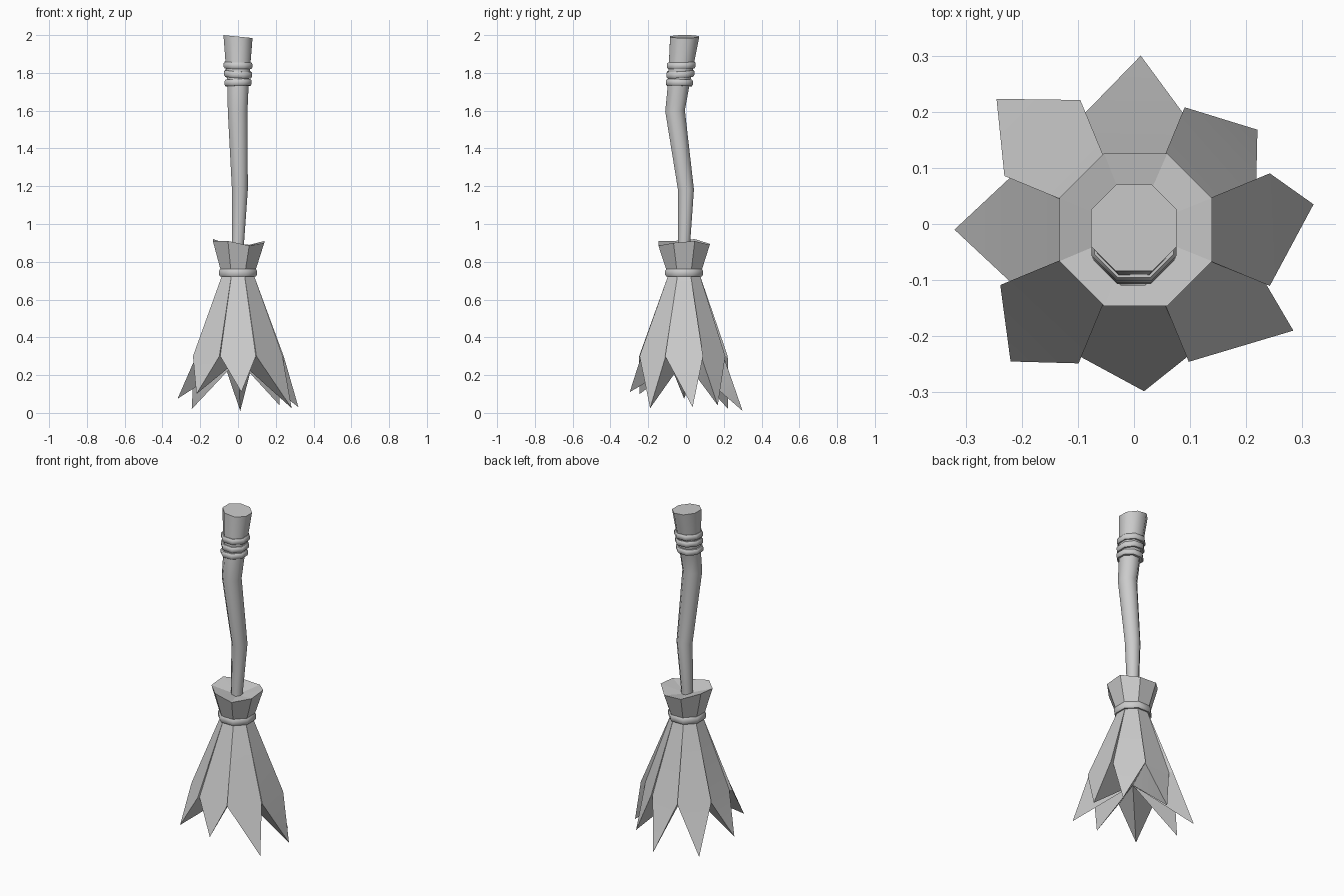
import bpy
import bmesh
from math import cos, sin, pi, radians
from mathutils import Vector

old = bpy.data.objects.get("Cube")
if old:
    bpy.data.objects.remove(old, do_unlink=True)

SIDES = 8
GREY = (0.6, 0.6, 0.6, 1)
mat = bpy.data.materials.new("plain_grey")
mat.use_nodes = True
mat.diffuse_color = GREY
mat.node_tree.nodes["Principled BSDF"].inputs["Base Color"].default_value = GREY


def finish(name, bm, smooth=None):
    """Turn a bmesh into a named object with the grey material."""
    bmesh.ops.recalc_face_normals(bm, faces=bm.faces)
    mesh = bpy.data.meshes.new(name)
    bm.to_mesh(mesh)
    bm.free()
    mesh.materials.append(mat)
    ob = bpy.data.objects.new(name, mesh)
    bpy.context.collection.objects.link(ob)
    if smooth:
        bpy.ops.object.select_all(action="DESELECT")
        ob.select_set(True)
        bpy.context.view_layer.objects.active = ob
        bpy.ops.object.shade_smooth_by_angle(angle=radians(smooth))
    return ob


def octagon(center, width, lean_x=0, lean_y=0):
    """Points of a tilted octagon; width is the distance to its flat sides."""
    r = width / cos(pi / SIDES)
    points = []
    for i in range(SIDES):
        a = 2 * pi * (i + 0.5) / SIDES
        dx, dy = r * cos(a), r * sin(a)
        points.append(Vector(center) + Vector((dx, dy, lean_x * dx + lean_y * dy)))
    return points


def loft(name, loops, smooth, ring=False):
    """Skin the loops; cap the ends, or join last to first for a ring."""
    bm = bmesh.new()
    rows = [[bm.verts.new(p) for p in loop] for loop in loops]
    pairs = list(zip(rows, rows[1:]))
    if ring:
        pairs.append((rows[-1], rows[0]))
    else:
        bm.faces.new(rows[0])
        bm.faces.new(rows[-1])
    for low, high in pairs:
        for i in range(SIDES):
            j = (i + 1) % SIDES
            bm.faces.new((low[i], low[j], high[j], high[i]))
    return finish(name, bm, smooth)


def band(name, center, width, height, lean_x=0, lean_y=0):
    """A binding ring with a rounded outer edge."""
    profile = [(-0.02, -0.5), (-0.006, -0.5), (0, -0.25), (0, 0.25),
               (-0.006, 0.5), (-0.02, 0.5)]
    loops = [octagon(Vector(center) + Vector((0, 0, h * height)), width + d, lean_x, lean_y)
             for d, h in profile]
    return loft(name, loops, 50, ring=True)


# Crooked handle: x, y, z, half width, lean along x, lean along y
handle_path = [
    (0, -0.01, 0.80, 0.03, 0, 0),
    (0, -0.01, 0.90, 0.032, 0, 0),
    (0.01, 0, 1.18, 0.042, 0, 0.05),
    (-0.002, -0.058, 1.60, 0.052, 0, 0.05),
    (0, -0.04, 1.73, 0.056, 0, -0.15),
    (0, -0.007, 1.992, 0.077, -0.1, 0),
]
loft("handle", [octagon(p[:3], *p[3:]) for p in handle_path], 60)

# Three bindings near the top of the handle
for i, lean in enumerate((-0.02, 0.06, 0.03)):
    band(f"handle_band_{i + 1}", (0, -0.035 + 0.005 * i, 1.748 + 0.046 * i),
         0.072 + 0.002 * i, 0.034, -lean, lean)

# Binding around the neck of the bristles
band("neck_band", (0, -0.01, 0.742), 0.1, 0.042)

# Flared collar above the neck, with an uneven rim
rim_heights = (0.91, 0.89, 0.895, 0.92, 0.91, 0.91, 0.885, 0.90)
rim = octagon((0.003, -0.01, 0), 0.136)
for point, z in zip(rim, rim_heights):
    point.z = z
bm = bmesh.new()
base = [bm.verts.new(p) for p in octagon((0, -0.01, 0.73), 0.085)]
edge = [bm.verts.new(p) for p in rim]
middle = bm.verts.new((0, -0.01, 0.865))
for i in range(SIDES):
    j = (i + 1) % SIDES
    bm.faces.new((base[i], base[j], edge[j], edge[i]))
    bm.faces.new((edge[i], edge[j], middle))
bm.faces.new(base)
finish("collar", bm)

# Bristle clumps, counter-clockwise from +x: tip x, y, z and shoulder radius
clumps = [
    (0.32, 0.035, 0.03, 0.262), (0.22, 0.168, 0.04, 0.236),
    (0.012, 0.30, 0.01, 0.226), (-0.245, 0.223, 0.02, 0.25),
    (-0.32, -0.01, 0.075, 0.24), (-0.22, -0.245, 0.10, 0.258),
    (0.018, -0.298, 0.11, 0.246), (0.284, -0.19, 0.025, 0.255),
]
neck = octagon((0, -0.01, 0.74), 0.08)
for i, (x, y, z, r) in enumerate(clumps):
    bm = bmesh.new()
    top_a, top_b = (bm.verts.new(neck[k]) for k in (i - 1, i))
    low_a, low_b = (bm.verts.new((r * cos(a), r * sin(a) - 0.01, 0.3))
                    for a in (2 * pi * (i + s) / SIDES for s in (-0.5, 0.5)))
    tip = bm.verts.new((x, y, z))
    core = bm.verts.new((0, -0.01, 0.28))
    crown = bm.verts.new((0, -0.01, 0.74))
    for face in ((top_a, low_a, low_b, top_b), (low_a, tip, low_b),
                 (low_a, core, tip), (low_b, tip, core),
                 (top_a, crown, core, low_a), (top_b, low_b, core, crown),
                 (top_a, top_b, crown)):
        bm.faces.new(face)
    finish(f"bristle_clump_{i + 1}", bm, 25)
